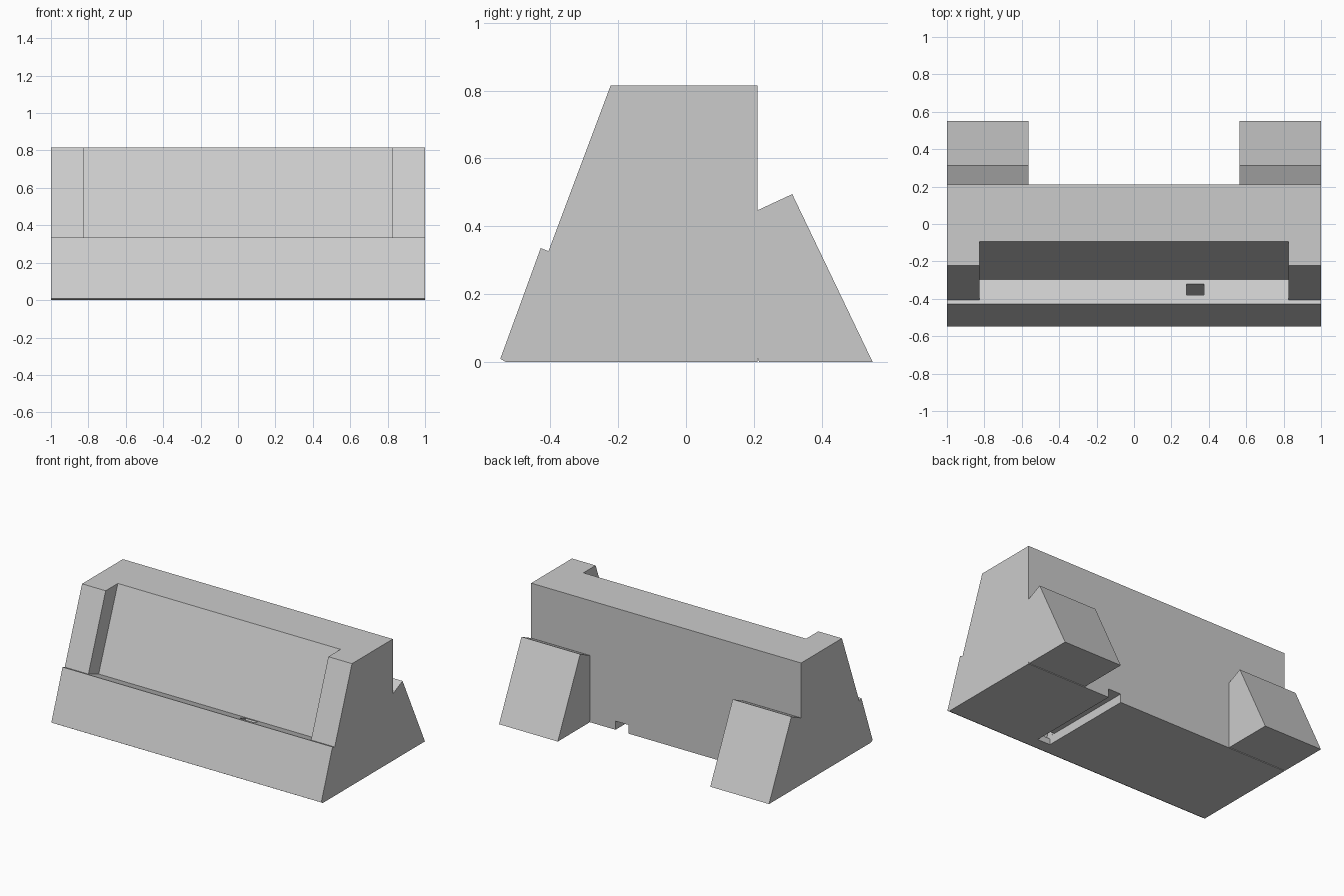
import bpy
import bmesh

cube = bpy.data.objects.get("Cube")
if cube:
    bpy.data.objects.remove(cube, do_unlink=True)

grey = bpy.data.materials.new("light_grey")
grey.use_nodes = True
colour = (0.6, 0.6, 0.6, 1.0)
grey.diffuse_color = colour
grey.node_tree.nodes["Principled BSDF"].inputs["Base Color"].default_value = colour


def prism(name, profile, x0, x1):
    """Extrude a (y, z) side profile from x0 to x1."""
    bm = bmesh.new()
    face = bm.faces.new([bm.verts.new((x0, y, z)) for y, z in profile])
    ext = bmesh.ops.extrude_face_region(bm, geom=[face])
    moved = [v for v in ext["geom"] if isinstance(v, bmesh.types.BMVert)]
    bmesh.ops.translate(bm, verts=moved, vec=(x1 - x0, 0, 0))
    bmesh.ops.recalc_face_normals(bm, faces=bm.faces)
    mesh = bpy.data.meshes.new(name)
    bm.to_mesh(mesh)
    bm.free()
    mesh.materials.append(grey)
    obj = bpy.data.objects.new(name, mesh)
    bpy.context.collection.objects.link(obj)
    return obj


def cut(target, cutter):
    """Subtract the cutter from the target, then discard it."""
    cutter.hide_render = True
    mod = target.modifiers.new("cut", "BOOLEAN")
    mod.operation = "DIFFERENCE"
    mod.solver = "EXACT"
    mod.object = cutter
    bpy.context.view_layer.objects.active = target
    bpy.ops.object.modifier_apply(modifier=mod.name)
    bpy.data.objects.remove(cutter, do_unlink=True)


# Wedge-shaped stand body with a stepped front lip
body = prism("stand_body", [
    (-0.53, 0), (0.21, 0), (0.21, 0.815), (-0.222, 0.815),
    (-0.405, 0.327), (-0.428, 0.336), (-0.547, 0.01)], -1, 1)

# Leaning recess that holds the device
cut(body, prism("recess_cutter", [
    (-0.405, 0.327), (-0.296, 0.286), (-0.022, 1), (-0.6, 1), (-0.6, 0.6)],
    -0.825, 0.825))

# Cable channel under the base, and the slanted hole up to the ledge
cut(body, prism("channel_cutter", [
    (-0.45, -0.1), (0.3, -0.1), (0.3, 0.058), (-0.45, 0.058)], 0.28, 0.375))
cut(body, prism("cable_hole_cutter", [
    (-0.484, 0.04), (-0.416, 0.04), (-0.281, 0.4), (-0.349, 0.4)], 0.281, 0.374))

# Rear support feet, one on each side
foot_profile = [(0.216, 0), (0.55, 0), (0.313, 0.495), (0.21, 0.447), (0.21, 0.014)]
for side, sign in (("left", 1), ("right", -1)):
    prism(side + "_rear_foot", foot_profile, sign * 0.565, sign * 1.0)
